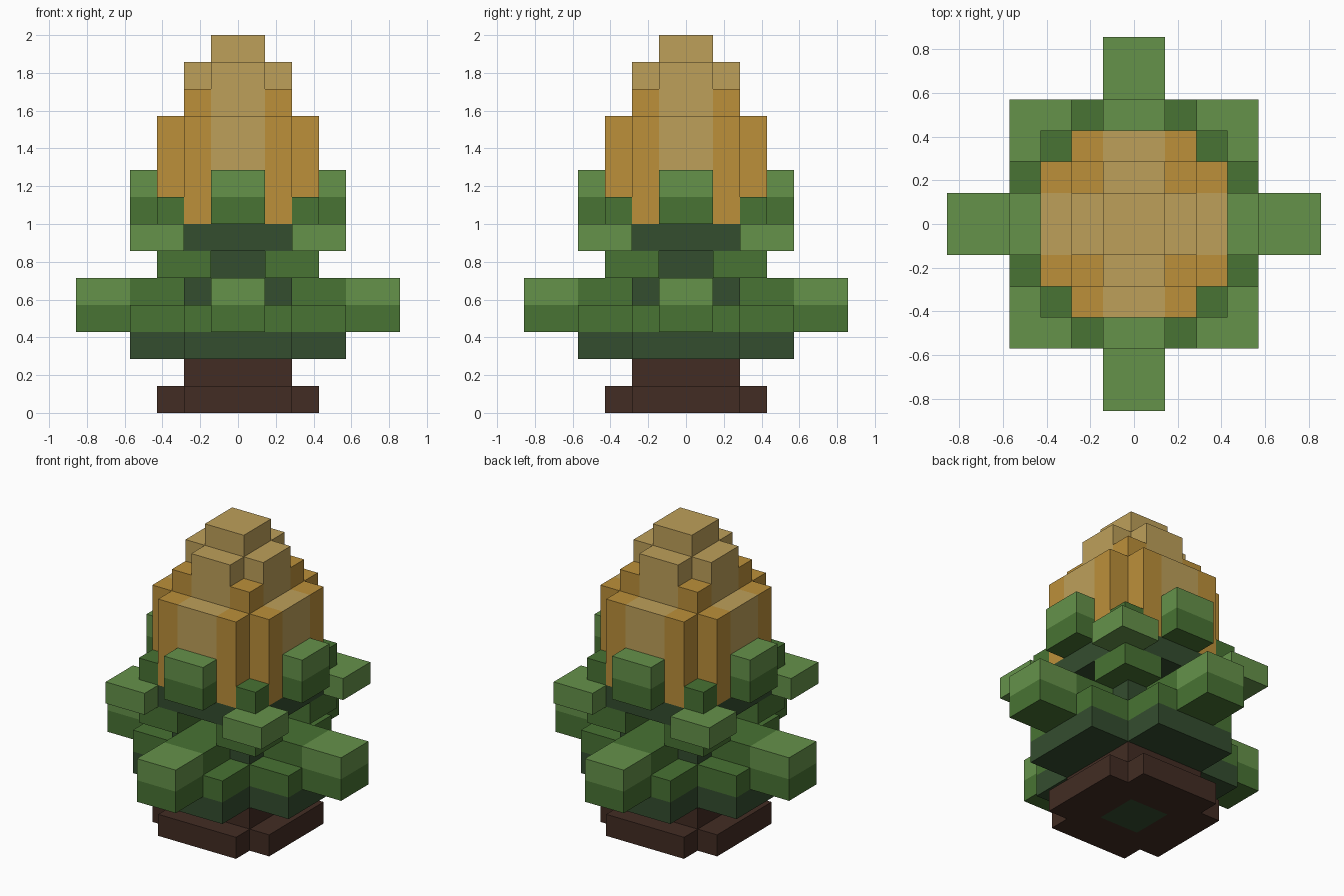
import bpy
import bmesh
from mathutils import Vector

cube = bpy.data.objects.get("Cube")
if cube:
    bpy.data.objects.remove(cube, do_unlink=True)

U = 1 / 7  # edge of one block


def linear(c):
    c /= 255
    return c / 12.92 if c <= 0.04045 else ((c + 0.055) / 1.055) ** 2.4


def material(name, *rgb):
    mat = bpy.data.materials.new(name)
    mat.use_nodes = True
    colour = (*[linear(c) for c in rgb], 1)
    mat.diffuse_color = colour
    bsdf = next(n for n in mat.node_tree.nodes if n.type == 'BSDF_PRINCIPLED')
    bsdf.inputs["Base Color"].default_value = colour
    bsdf.inputs["Roughness"].default_value = 0.9
    return mat


brown = material("soil_brown", 66, 44, 35)
dark = material("dark_green", 52, 77, 47)
mid = material("leaf_green", 72, 115, 51)
light = material("light_green", 101, 146, 74)
orange = material("bud_orange", 188, 144, 58)
tan = material("bud_tan", 190, 160, 90)

cells = {}  # block position -> (part, material)


def fill(part, mat, xr, yr, zr):
    """Fill blocks whose distances from the axis lie in xr and yr, mirrored
    to all four sides and repeated with x and y swapped."""
    for z in range(*zr):
        for x in range(-6, 6):
            for y in range(-6, 6):
                a, b = abs(x + 0.5), abs(y + 0.5)
                for p, q in ((a, b), (b, a)):
                    if xr[0] < p < xr[1] and yr[0] < q < yr[1]:
                        cells[x, y, z] = (part, mat)


# Soil base with notched corners
fill("soil_base", brown, (0, 3), (0, 2), (0, 1))
fill("soil_base", brown, (0, 2), (0, 2), (1, 2))

# Lower leaves: dark underside, wide cross, long arms with light tips
fill("lower_leaves", dark, (0, 4), (0, 2), (2, 3))
fill("lower_leaves", mid, (0, 4), (0, 2), (3, 4))
fill("lower_leaves", mid, (4, 6), (0, 1), (3, 4))
fill("lower_leaves", dark, (0, 2), (0, 2), (4, 5))
fill("lower_leaves", mid, (1, 4), (0, 1), (4, 5))
fill("lower_leaves", light, (4, 6), (0, 1), (4, 5))

# Stem running up from the ground, widening under the bud
fill("stem", dark, (0, 1), (0, 1), (0, 6))
fill("stem", dark, (0, 3), (0, 2), (6, 7))

# Diagonal leaves
fill("diagonal_leaves", mid, (1, 3), (1, 3), (5, 6))
fill("diagonal_leaves", light, (2, 4), (2, 4), (6, 7))
fill("diagonal_leaves", mid, (2, 3), (2, 3), (7, 8))

# Upright sepals against the bud
fill("sepals", mid, (3, 4), (0, 1), (7, 8))
fill("sepals", light, (3, 4), (0, 1), (8, 9))

# Stepped bud with a tan cross over orange
fill("bud", orange, (0, 3), (0, 2), (7, 11))
fill("bud", orange, (0, 2), (0, 2), (11, 12))
fill("bud", tan, (0, 3), (0, 1), (7, 11))
fill("bud", tan, (0, 2), (0, 1), (11, 13))
fill("bud", tan, (0, 1), (0, 1), (13, 14))


def build(part):
    """Make one object from the outward faces of a part's blocks."""
    bm = bmesh.new()
    verts, mats = {}, []
    for cell, (owner, mat) in cells.items():
        if owner != part:
            continue
        if mat not in mats:
            mats.append(mat)
        for axis in range(3):
            for side in (0, 1):
                beyond = list(cell)
                beyond[axis] += 2 * side - 1
                if tuple(beyond) in cells:
                    continue
                ring = []
                for s, t in ((0, 0), (1, 0), (1, 1), (0, 1)):
                    corner = list(cell)
                    corner[axis] += side
                    corner[(axis + 1) % 3] += s
                    corner[(axis + 2) % 3] += t
                    key = tuple(corner)
                    if key not in verts:
                        verts[key] = bm.verts.new(Vector(key) * U)
                    ring.append(verts[key])
                face = bm.faces.new(ring if side else ring[::-1])
                face.material_index = mats.index(mat)
    # Merge flat areas of one colour into large faces
    bmesh.ops.dissolve_limit(bm, angle_limit=0.01, verts=bm.verts[:],
                             edges=bm.edges[:], delimit={'MATERIAL'})
    mesh = bpy.data.meshes.new(part)
    bm.to_mesh(mesh)
    bm.free()
    for mat in mats:
        mesh.materials.append(mat)
    bpy.context.collection.objects.link(bpy.data.objects.new(part, mesh))


for part in sorted({owner for owner, _ in cells.values()}):
    build(part)
